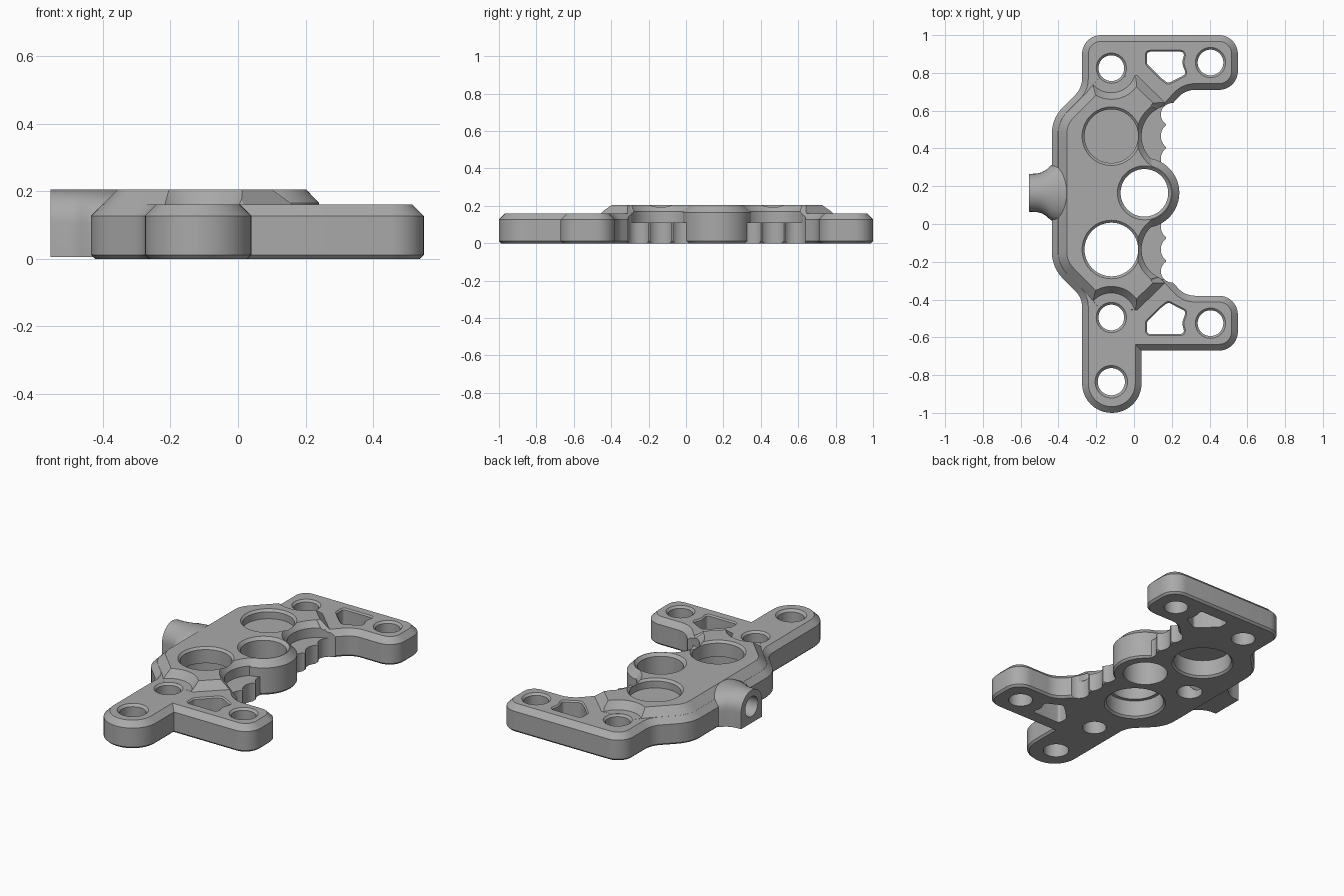
import bpy, bmesh, math
from mathutils import Vector

MID = 0.165        # mirror line of the two arms
PLATE, TOP = 0.16, 0.205

if "Cube" in bpy.data.objects:
    bpy.data.objects.remove(bpy.data.objects["Cube"])

metal = bpy.data.materials.new("grey metal")
metal.use_nodes = True
GREY = (0.4, 0.4, 0.4, 1)
metal.diffuse_color = GREY
metal.node_tree.nodes["Principled BSDF"].inputs["Base Color"].default_value = GREY


def flip(y):
    return 2 * MID - y


def mirrored(corners):
    return [(x, flip(y), r) for x, y, r in reversed(corners)]


def rounded(corners, steps=10):
    """Polygon from (x, y, radius) corners."""
    out, n = [], len(corners)
    for i, (x, y, r) in enumerate(corners):
        p = Vector((x, y))
        if r == 0:
            out.append(p)
            continue
        a = (Vector(corners[i - 1][:2]) - p).normalized()
        b = (Vector(corners[(i + 1) % n][:2]) - p).normalized()
        half = a.angle(b) / 2
        centre = p + (a + b).normalized() * (r / math.sin(half))
        u = p + a * (r / math.tan(half)) - centre
        v = p + b * (r / math.tan(half)) - centre
        ang = u.angle(v)
        for k in range(steps + 1):
            t = k / steps
            out.append(centre + (u * math.sin((1 - t) * ang) + v * math.sin(t * ang)) / math.sin(ang))
    return out


def inset(poly, d):
    """Mitred inset of a counter-clockwise polygon."""
    out, n = [], len(poly)
    for i, p in enumerate(poly):
        a = (p - poly[i - 1]).normalized()
        b = (poly[(i + 1) % n] - p).normalized()
        na, nb = Vector((-a.y, a.x)), Vector((-b.y, b.x))
        m = na + nb
        out.append(p + m * (2 * d / m.length_squared))
    return out


def loft(name, loops):
    bm = bmesh.new()
    rings = [[bm.verts.new(p) for p in loop] for loop in loops]
    n = len(rings[0])
    for lo, hi in zip(rings, rings[1:]):
        for i in range(n):
            j = (i + 1) % n
            bm.faces.new((lo[i], lo[j], hi[j], hi[i]))
    bm.faces.new(rings[0][::-1])
    bm.faces.new(rings[-1])
    bmesh.ops.recalc_face_normals(bm, faces=bm.faces)
    mesh = bpy.data.meshes.new(name)
    bm.to_mesh(mesh)
    bm.free()
    mesh.materials.append(metal)
    ob = bpy.data.objects.new(name, mesh)
    bpy.context.collection.objects.link(ob)
    return ob


def prism(name, poly, levels):
    """Levels are (inset, z) pairs."""
    return loft(name, [[(p.x, p.y, z) for p in inset(poly, d)] for d, z in levels])


def lathe(name, x, y, levels, n=64):
    """Levels are (radius, z) pairs about a vertical axis."""
    ring = [(math.cos(i * math.tau / n), math.sin(i * math.tau / n)) for i in range(n)]
    return loft(name, [[(x + r * c, y + r * s, z) for c, s in ring] for r, z in levels])


def combine(target, tool, operation):
    bpy.context.view_layer.objects.active = target
    mod = target.modifiers.new("combine", "BOOLEAN")
    mod.operation, mod.solver, mod.object = operation, "EXACT", tool
    bpy.ops.object.modifier_apply(modifier=mod.name)
    bpy.data.objects.remove(tool)


def add(tool):
    combine(bracket, tool, "UNION")


def cut(tool):
    combine(bracket, tool, "DIFFERENCE")


def hole(x, y, r, z, chamfer):
    cut(lathe("hole", x, y, [(r, -0.1), (r, z - chamfer), (r + chamfer, z), (r + chamfer, z + 0.1)]))


# flat plate with two arms and one leg
arm = [(0.17, 0.60, 0.03), (0.27, 0.71, 0.12), (0.55, 0.71, 0.1), (0.55, 1.0, 0.1)]
shoulder = [(-0.275, 0.72, 0.12), (-0.435, 0.56, 0.2)]
leg = [(-0.275, -1.0, 0.156), (0.04, -1.0, 0.156), (0.04, flip(1.0), 0)]
corners = arm + [(-0.275, 1.0, 0.1)] + shoulder + mirrored(shoulder) + leg + mirrored(arm)
bracket = prism("bracket", rounded(corners),
                [(0.012, 0), (0, 0.012), (0, 0.127), (0.033, PLATE)])

# raised centre body with a wide slope
half = [(0.17, 0.60, 0), (0.21, 0.645, 0), (0.03, 0.82, 0), (-0.2, 0.81, 0),
        (-0.275, 0.72, 0), (-0.435, 0.56, 0.2)]
add(prism("centre_body", rounded(half + mirrored(half)),
          [(0.001, 0.08), (0.001, 0.127), (0.079, TOP)]))

# scoops around the inner bolt holes, lowered ledges and their scalloped edges
for side in (lambda y: y, flip):
    cut(lathe("bolt_scoop", -0.12, side(0.825),
              [(0.13, PLATE + 0.0005), (0.165, TOP), (0.165, 0.3)]))
    cut(lathe("ledge_scoop", 0.206, side(0.465),
              [(0.166, 0.112), (0.166, 0.17), (0.195, TOP + 0.001), (0.195, 0.3)]))
    for dy, r in ((-0.12, 0.07), (0, 0.075), (0.115, 0.06)):
        cut(lathe("scallop", 0.142 + r, side(0.465 + dy), [(r, -0.1), (r, 0.15)], 32))

# round boss on the right edge
add(lathe("boss", 0.055, MID, [(0.175, 0.0), (0.185, 0.012), (0.185, 0.165), (0.147, TOP)]))

# side nozzle flaring into the body
sections = []
for x, w in ((-0.555, 0.1), (-0.515, 0.102), (-0.49, 0.108), (-0.465, 0.122),
             (-0.44, 0.145), (-0.4, 0.16), (-0.34, 0.16)):
    arc = [(x, MID + w * math.cos(k * math.pi / 16), 0.105 + 0.0995 * math.sin(k * math.pi / 16))
           for k in range(17)]
    sections.append([(x, MID - w, 0.006), (x, MID + w, 0.006)] + arc)
add(loft("nozzle", sections))

# nozzle bore and the pocket it opens into
bore = [(0.105 + 0.06 * math.sin(i * math.tau / 32), MID + 0.06 * math.cos(i * math.tau / 32))
        for i in range(32)]
cut(loft("bore", [[(x, y, z) for z, y in bore] for x in (-0.7, -0.275)]))
cut(lathe("bottom_pocket", -0.275, MID, [(0.072, -0.1), (0.072, 0.15)]))

# large bores: the far one is closed by a thin web, the near one is open
for y, web in ((0.465, True), (flip(0.465), False)):
    cut(lathe("bearing_seat", -0.12, y, [(0.175, -0.1), (0.175, 0), (0.163, 0.012), (0.163, 0.11)]))
    low = 0.15 if web else 0.05
    cut(lathe("bearing_bore", -0.12, y,
              [(0.142, low), (0.142, TOP - 0.013), (0.155, TOP), (0.155, 0.3)]))
hole(0.055, MID, 0.126, TOP, 0.017)

# bolt holes and lightening windows
window = [(0.06, 0.845, 0.03), (0.135, 0.77, 0.03), (0.18, 0.735, 0.03), (0.285, 0.79, 0.025),
          (0.262, 0.855, 0.05), (0.28, 0.92, 0.025), (0.06, 0.92, 0.025)]
for side, shape in ((lambda y: y, window), (flip, mirrored(window))):
    hole(-0.12, side(0.825), 0.068, PLATE, 0.012)
    hole(0.405, side(0.855), 0.068, PLATE, 0.012)
    cut(prism("window", rounded(shape, 5),
              [(0.008, -0.1), (0.008, PLATE - 0.008), (0, PLATE), (0, 0.3)]))
hole(-0.12, -0.835, 0.072, PLATE, 0.014)

# smooth shading with crisp edges
bpy.ops.object.select_all(action="DESELECT")
bracket.select_set(True)
bpy.context.view_layer.objects.active = bracket
bpy.ops.object.shade_smooth_by_angle(angle=math.radians(25))
